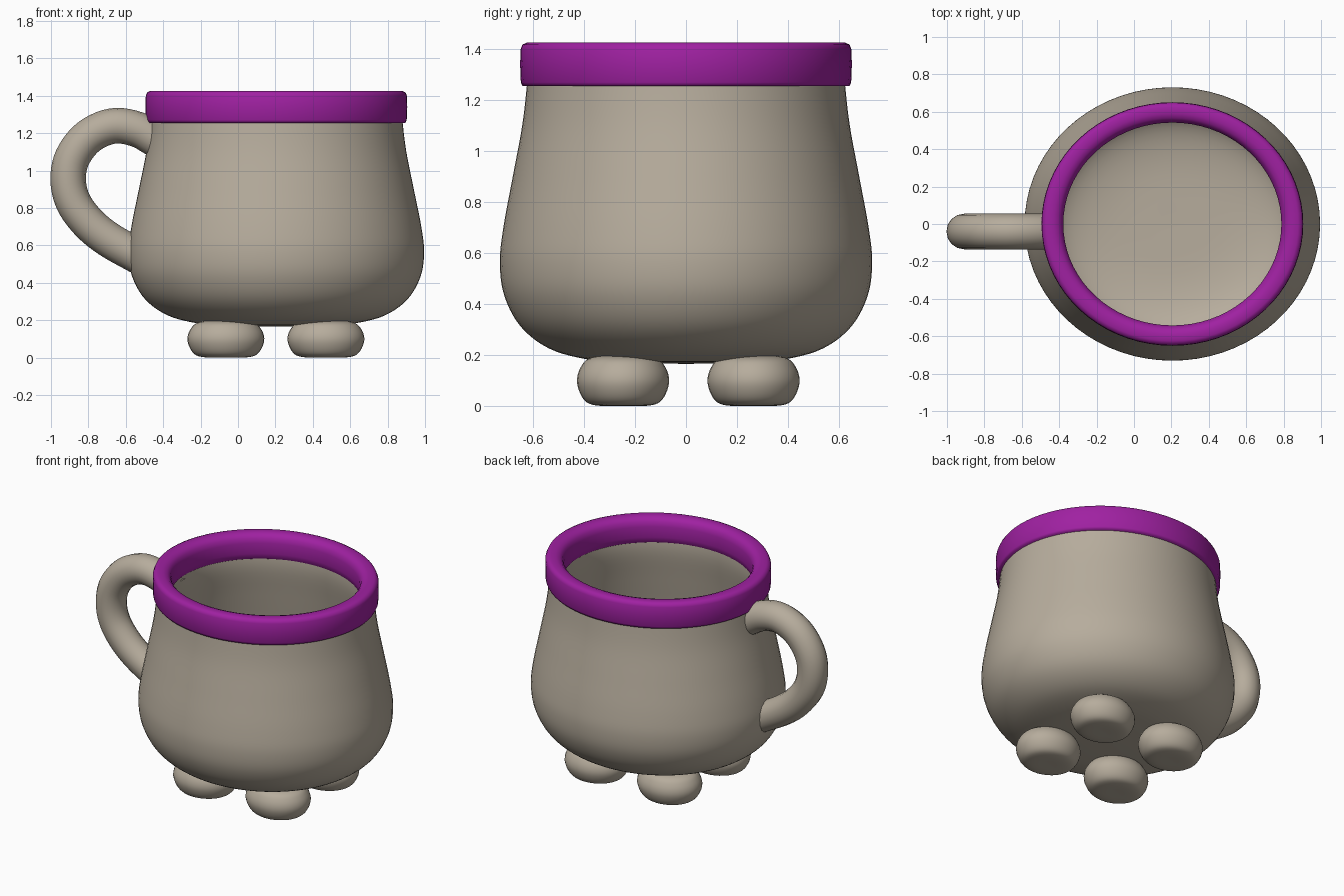
import bpy, bmesh, math
from mathutils import Vector

cube = bpy.data.objects.get("Cube")
if cube:
    bpy.data.objects.remove(cube, do_unlink=True)


def material(name, rgb):
    m = bpy.data.materials.new(name)
    m.use_nodes = True
    m.diffuse_color = (*rgb, 1)
    m.node_tree.nodes["Principled BSDF"].inputs["Base Color"].default_value = (*rgb, 1)
    return m


CLAY = material("warm grey clay", (0.47, 0.415, 0.335))
PURPLE = material("purple glaze", (0.35, 0.015, 0.36))
CENTRE_X = 0.205
OVAL = 0.925


def smooth_path(points, steps=5):
    """Catmull-Rom curve through the points."""
    p = [Vector(q) for q in points]
    p = [2 * p[0] - p[1]] + p + [2 * p[-1] - p[-2]]
    out = []
    for a, b, c, d in zip(p, p[1:], p[2:], p[3:]):
        for i in range(steps):
            t = i / steps
            out.append(0.5 * (2 * b + (c - a) * t + (2 * a - 5 * b + 4 * c - d) * t ** 2
                              + (3 * b - a - 3 * c + d) * t ** 3))
    return out + [p[-2]]


def lathe(name, profile, mat, centre, oval, sides=72, closed=False):
    """Turn a (radius, height) profile about z; radius 0 ends become poles."""
    bm = bmesh.new()
    rings = []
    for r, z in profile:
        if r < 0.001:
            rings.append([bm.verts.new((0, 0, z))] * sides)
        else:
            angles = [math.tau * i / sides for i in range(sides)]
            rings.append([bm.verts.new((r * math.cos(a), r * oval * math.sin(a), z))
                          for a in angles])
    pairs = list(zip(rings, rings[1:]))
    if closed:
        pairs.append((rings[-1], rings[0]))
    for low, high in pairs:
        for i in range(sides):
            j = (i + 1) % sides
            bm.faces.new(dict.fromkeys((low[i], low[j], high[j], high[i])))
    bmesh.ops.recalc_face_normals(bm, faces=bm.faces)
    for f in bm.faces:
        f.smooth = True
    mesh = bpy.data.meshes.new(name)
    bm.to_mesh(mesh)
    bm.free()
    mesh.materials.append(mat)
    obj = bpy.data.objects.new(name, mesh)
    obj.location = centre
    bpy.context.collection.objects.link(obj)
    return obj


# Pot-bellied cup body: outer skin, then inner hollow
outer = smooth_path([(0, 0.165), (0.25, 0.17), (0.42, 0.183), (0.58, 0.225), (0.70, 0.31),
                     (0.77, 0.43), (0.79, 0.56), (0.775, 0.70), (0.735, 0.90),
                     (0.695, 1.10), (0.675, 1.26), (0.67, 1.34)])
inner = smooth_path([(0.60, 1.34), (0.595, 1.20), (0.63, 1.0), (0.675, 0.75), (0.69, 0.56),
                     (0.66, 0.43), (0.56, 0.33), (0.35, 0.28), (0, 0.27)])
lathe("cup_body", outer + inner, CLAY, (CENTRE_X, 0, 0), OVAL)

# Thick rounded rim band
rim = [(0.69, 1.255), (0.697, 1.27), (0.70, 1.34), (0.698, 1.40), (0.69, 1.418),
       (0.672, 1.426), (0.635, 1.426), (0.61, 1.418), (0.592, 1.40), (0.583, 1.37),
       (0.583, 1.30), (0.59, 1.265), (0.60, 1.255)]
lathe("rim", rim, PURPLE, (CENTRE_X, 0, 0), 0.93, closed=True)

# Four pebble feet
foot = smooth_path([(0, 0), (0.12, 0.002), (0.175, 0.025), (0.205, 0.09),
                    (0.19, 0.15), (0.14, 0.19), (0, 0.205)])
for side, x in (("right", -0.065), ("left", 0.47)):
    for end, y in (("front", -0.247), ("back", 0.265)):
        lathe(f"foot_{end}_{side}", foot, CLAY, (x, y, 0), 0.88, sides=32)

# Ear-shaped handle, a round tube swept along a path
path = smooth_path([(-0.43, 1.16), (-0.54, 1.22), (-0.67, 1.238), (-0.80, 1.18),
                    (-0.885, 1.07), (-0.908, 0.95), (-0.88, 0.83), (-0.80, 0.72),
                    (-0.69, 0.63), (-0.53, 0.54)])
curve = bpy.data.curves.new("handle", "CURVE")
curve.dimensions = "3D"
curve.bevel_depth = 0.095
curve.bevel_resolution = 6
curve.use_fill_caps = True
spline = curve.splines.new("POLY")
spline.points.add(len(path) - 1)
for point, (x, z) in zip(spline.points, path):
    point.co = (x, -0.04, z, 1)
spline.use_smooth = True
curve.materials.append(CLAY)
bpy.context.collection.objects.link(bpy.data.objects.new("handle", curve))
